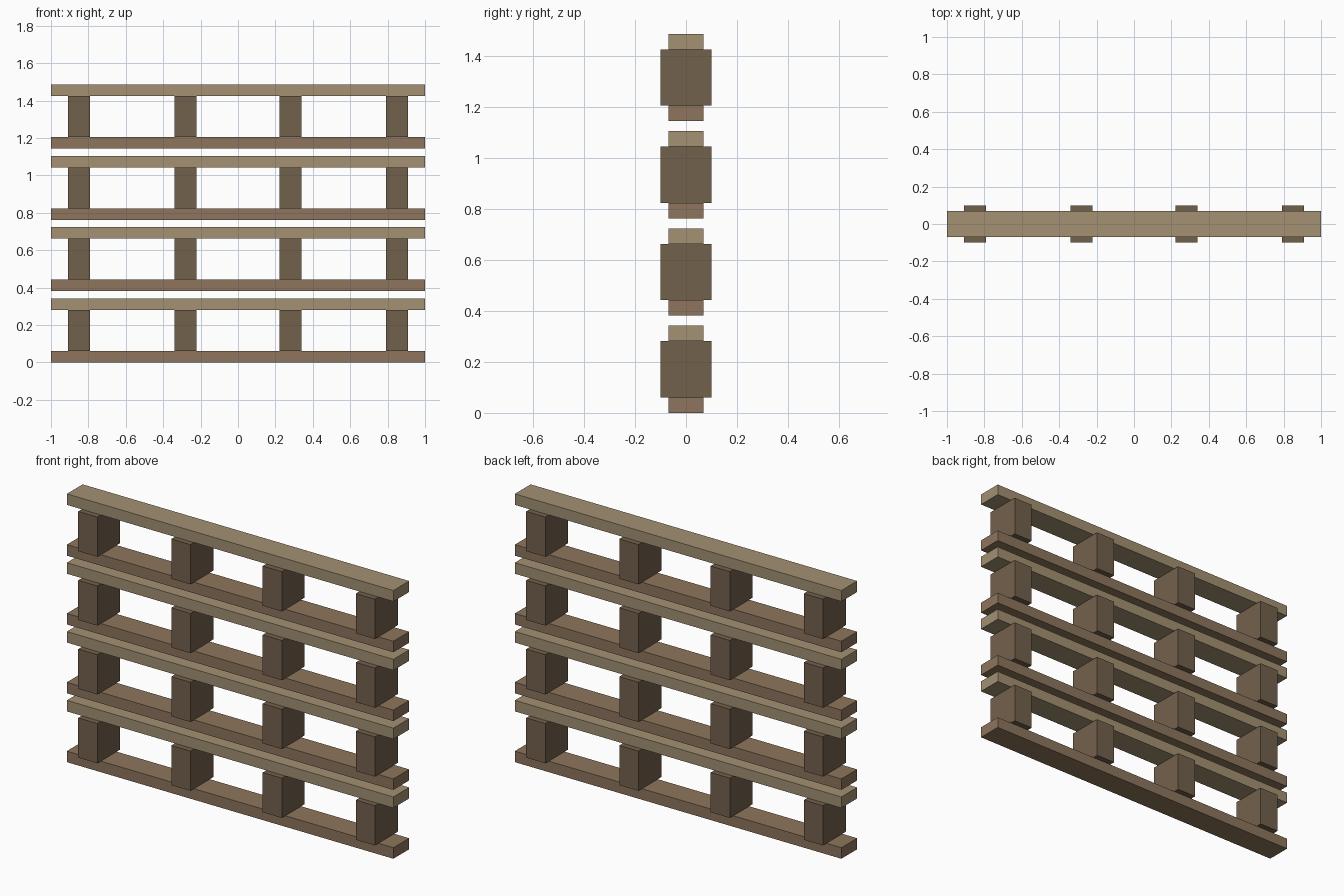
import bpy

if "Cube" in bpy.data.objects:
    bpy.data.objects.remove(bpy.data.objects["Cube"])


def wood(name, rgb):
    mat = bpy.data.materials.new(name)
    mat.diffuse_color = (*rgb, 1.0)
    mat.use_nodes = True
    mat.node_tree.nodes["Principled BSDF"].inputs["Base Color"].default_value = mat.diffuse_color
    return mat


def box(name, size, center, mat):
    bpy.ops.mesh.primitive_cube_add(size=1, location=center)
    ob = bpy.context.object
    ob.name = name
    ob.scale = size
    bpy.ops.object.transform_apply(location=False, rotation=False, scale=True)
    ob.data.materials.append(mat)
    return ob


light = wood("light_wood", (0.366, 0.283, 0.171))
brown = wood("brown_wood", (0.27, 0.178, 0.107))
dark = wood("dark_wood", (0.171, 0.12, 0.073))

PITCH = 0.381      # height from one tier to the next
BOARD = 0.061      # board thickness
BLOCK = 0.22       # spacer block height

for tier in range(4):
    z = tier * PITCH
    # Bottom and top boards of the tier
    box(f"bottom_board_{tier + 1}", (2, 0.138, BOARD), (0, 0, z + BOARD / 2), brown)
    box(f"top_board_{tier + 1}", (2, 0.138, BOARD),
        (0, 0, z + BOARD * 1.5 + BLOCK), light)
    # Spacer blocks, wider than the boards
    for i, x in enumerate((-0.85, -0.28, 0.28, 0.85)):
        box(f"spacer_block_{tier + 1}_{i + 1}", (0.117, 0.2, BLOCK),
            (x, 0, z + BOARD + BLOCK / 2), dark)
